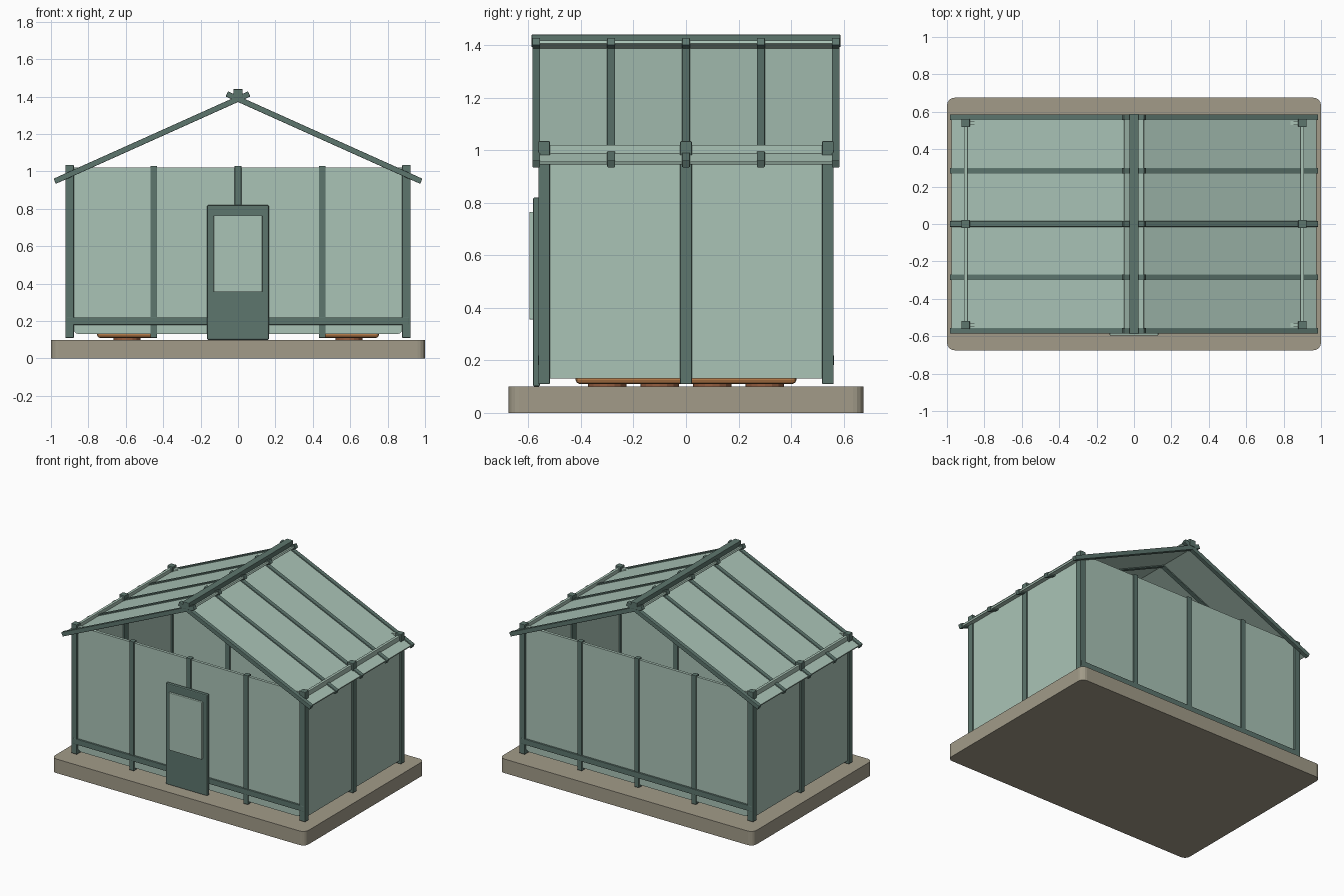
import bpy, math

if "Cube" in bpy.data.objects:
    bpy.data.objects.remove(bpy.data.objects["Cube"])


def material(name, rgb):
    m = bpy.data.materials.new(name)
    m.diffuse_color = (*rgb, 1)
    m.use_nodes = True
    m.node_tree.nodes["Principled BSDF"].inputs["Base Color"].default_value = m.diffuse_color
    return m


GLASS = material("pale_glass", (0.40, 0.55, 0.47))
FRAME = material("green_frame", (0.11, 0.18, 0.155))
STONE = material("stone", (0.36, 0.33, 0.25))
WOOD = material("wood", (0.50, 0.21, 0.07))
CLAY = material("clay", (0.30, 0.11, 0.05))


def box(name, loc, size, mat, bevel=0.003, segs=2, pitch=0):
    bpy.ops.mesh.primitive_cube_add(size=1, location=loc)
    ob = bpy.context.object
    ob.name = name
    ob.scale = size
    bpy.ops.object.transform_apply(location=False, rotation=False, scale=True)
    ob.rotation_euler[1] = pitch
    ob.data.materials.append(mat)
    if bevel:
        b = ob.modifiers.new("bevel", 'BEVEL')
        b.width = bevel
        b.segments = segs
    return ob


def span(name, x, y, z, mat, **kw):
    """Box given by its (min, max) on each axis."""
    r = (x, y, z)
    return box(name, [(a + b) / 2 for a, b in r], [b - a for a, b in r], mat, **kw)


# Stone base with rounded vertical corners
base = span("base_slab", (-1, 1), (-0.675, 0.675), (0, 0.1), STONE, bevel=0.04, segs=4)
attr = base.data.attributes.new("bevel_weight_edge", 'FLOAT', 'EDGE')
for e in base.data.edges:
    a, b = (base.data.vertices[i].co for i in e.vertices)
    attr.data[e.index].value = 1.0 if abs(a.z - b.z) > 0.05 else 0.0
base.modifiers["bevel"].limit_method = 'WEIGHT'

# Front and back walls: glass, slim posts and a low rail
for side, s in (("front", -1), ("back", 1)):
    pane = box(side + "_glass", (0, s * 0.54, 0.575), (1.76, 0.02, 0.89), GLASS, bevel=0.03, segs=3)
    attr = pane.data.attributes.new("bevel_weight_edge", 'FLOAT', 'EDGE')
    for e in pane.data.edges:
        a, b = (pane.data.vertices[i].co for i in e.vertices)
        low = a.z < 0 and b.z < 0
        attr.data[e.index].value = 1.0 if abs(a.y - b.y) > 0.01 and low else 0.0
    pane.modifiers["bevel"].limit_method = 'WEIGHT'
    for x in (-0.45, 0, 0.45):
        box(side + "_post", (x, s * 0.54, 0.57), (0.036, 0.036, 0.92), FRAME)
    box(side + "_rail", (0, s * 0.549, 0.2), (1.83, 0.028, 0.04), FRAME)

# Side walls: glass and heavier posts
for side, s in (("left", -1), ("right", 1)):
    box(side + "_glass", (s * 0.9, 0, 0.575), (0.02, 1.1, 0.89), GLASS)
    for y in (-0.54, 0, 0.54):
        box(side + "_post", (s * 0.9, y, 0.572), (0.044, 0.044, 0.924), FRAME)

# Roof: slopes run slightly past the ridge and cross there
pitch = math.atan2(0.467, 1.04)
for side, s in (("left", -1), ("right", 1)):
    box(side + "_roof_glass", (s * 0.46, 0, 1.181), (1.125, 1.15, 0.014), GLASS, pitch=s * pitch)
    for i in range(5):
        box(side + "_rafter", (s * 0.46, -0.57 + 0.285 * i, 1.181), (1.14, 0.03, 0.03),
            FRAME, pitch=s * pitch)
span("ridge_beam", (-0.025, 0.025), (-0.588, 0.588), (1.392, 1.44), FRAME)

# Door with raised window
span("door", (-0.165, 0.165), (-0.582, -0.556), (0.1, 0.82), FRAME, bevel=0.006)
span("door_window", (-0.13, 0.13), (-0.596, -0.57), (0.355, 0.765), GLASS, bevel=0.004)

# Wooden planters on round feet
for side, s in (("left", -1), ("right", 1)):
    box(side + "_planter", (s * 0.593, 0, 0.293), (0.32, 0.84, 0.366), WOOD, bevel=0.015)
    for y in (-0.3, -0.1, 0.1, 0.3):
        bpy.ops.mesh.primitive_cylinder_add(vertices=16, radius=0.073, depth=0.02,
                                            location=(s * 0.593, y, 0.11))
        foot = bpy.context.object
        foot.name = side + "_planter_foot"
        foot.data.materials.append(CLAY)
